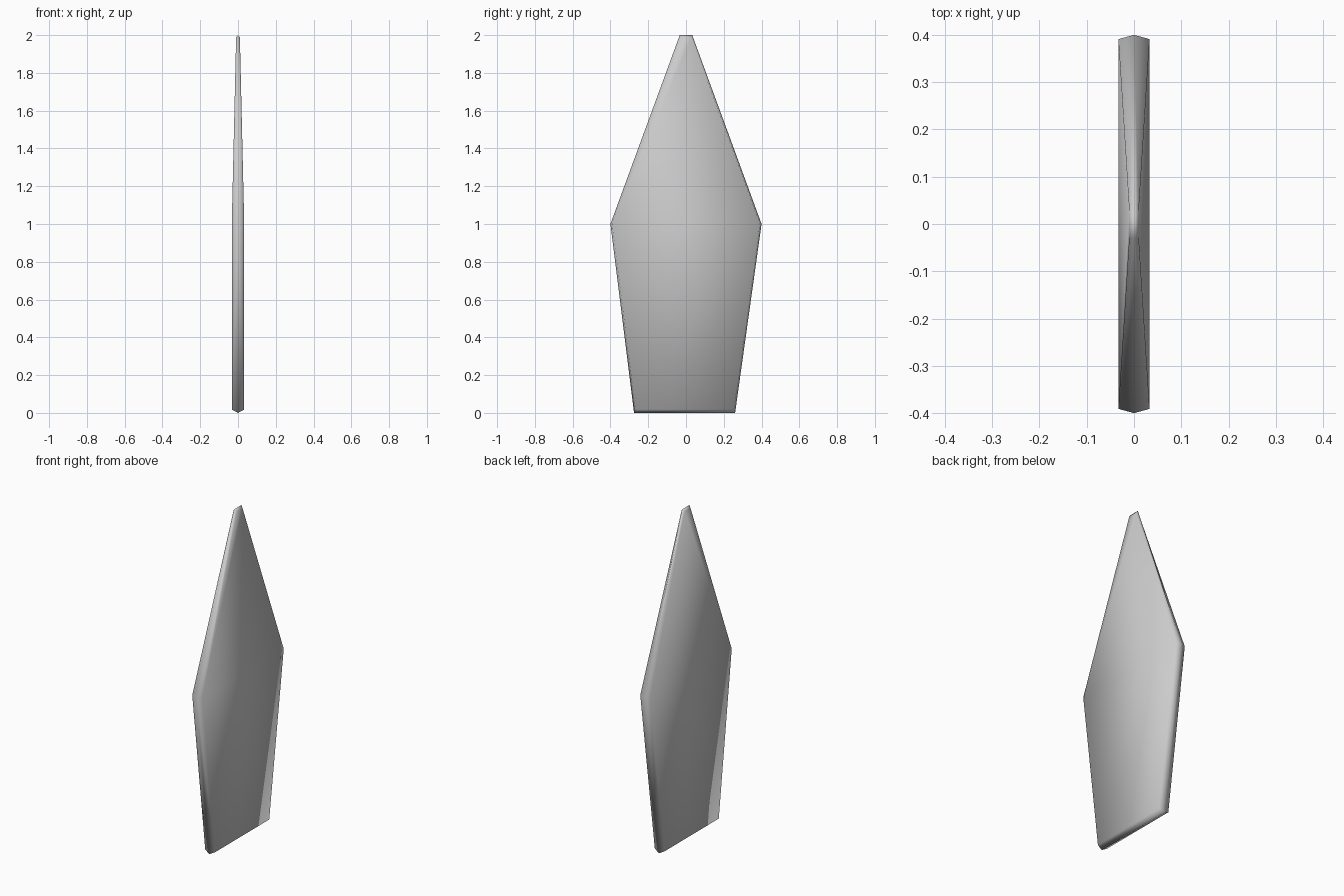
import bpy, bmesh

if "Cube" in bpy.data.objects:
    bpy.data.objects.remove(bpy.data.objects["Cube"])

# Blade outline (y, z), anticlockwise from bottom left
mid = [(-0.275, 0.0), (0.26, 0.0), (0.4, 1.0), (0.033, 2.0), (-0.033, 2.0), (-0.4, 1.0)]
# Slightly inset outline of the flat sides, with half thickness (y, z, x)
side = [(-0.267, 0.018, 0.033), (0.252, 0.018, 0.033), (0.391, 1.0, 0.033),
        (0.028, 1.988, 0.01), (-0.028, 1.988, 0.01), (-0.391, 1.0, 0.033)]

bm = bmesh.new()
ridge = [bm.verts.new((0, y, z)) for y, z in mid]
for s in (1, -1):
    ring = [bm.verts.new((s * x, y, z)) for y, z, x in side]
    # Lower and upper flat panels
    bm.faces.new([ring[i] for i in (0, 1, 2, 5)])
    bm.faces.new([ring[i] for i in (5, 2, 3, 4)])
    # Bevelled rim out to the centre ridge
    for i in range(6):
        j = (i + 1) % 6
        bm.faces.new([ridge[i], ridge[j], ring[j], ring[i]])
bmesh.ops.recalc_face_normals(bm, faces=bm.faces)
for f in bm.faces:
    f.smooth = True

mesh = bpy.data.meshes.new("blade")
bm.to_mesh(mesh)
bm.free()
bpy.context.collection.objects.link(bpy.data.objects.new("blade", mesh))
